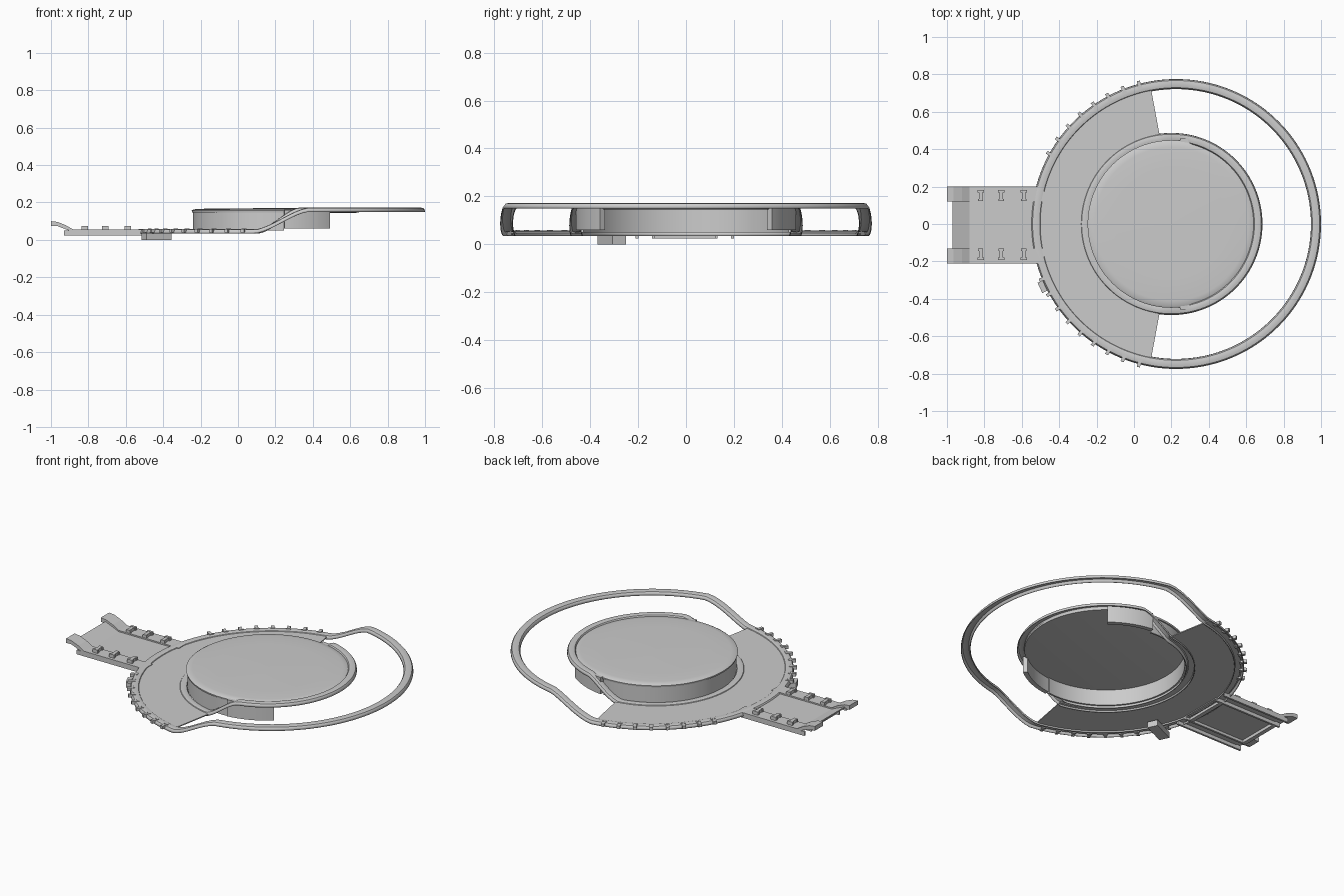
import bpy, bmesh
from math import cos, sin, radians, pi
from mathutils import Matrix, Vector

cube = bpy.data.objects.get("Cube")
if cube:
    bpy.data.objects.remove(cube, do_unlink=True)

GREY = bpy.data.materials.new("light_grey")
GREY.use_nodes = True
GREY.diffuse_color = (0.6, 0.6, 0.6, 1)
GREY.node_tree.nodes["Principled BSDF"].inputs["Base Color"].default_value = (0.6, 0.6, 0.6, 1)

OUTER_X, INNER_X = 0.225, 0.2      # centres of the two ring systems
LOW, HIGH = 0.055, 0.17            # ring heights either side of the ramp


def finish(name, bm, smooth=False, thickness=0):
    bmesh.ops.recalc_face_normals(bm, faces=bm.faces)
    mesh = bpy.data.meshes.new(name)
    bm.to_mesh(mesh)
    bm.free()
    mesh.materials.append(GREY)
    ob = bpy.data.objects.new(name, mesh)
    bpy.context.collection.objects.link(ob)
    if thickness:
        mod = ob.modifiers.new("shell", "SOLIDIFY")
        mod.thickness = thickness
        mod.offset = 0
    if smooth:
        bpy.ops.object.select_all(action="DESELECT")
        bpy.context.view_layer.objects.active = ob
        ob.select_set(True)
        bpy.ops.object.shade_smooth_by_angle(angle=radians(35))
    return ob


def sweep(name, cx, profile, start, end, steps, height=None, closed=False, thickness=0):
    """Sweep a (radius, z) profile around a vertical axis, lifted by height(x)."""
    bm = bmesh.new()
    full = end - start >= 360
    rows = []
    for i in range(steps if full else steps + 1):
        a = radians(start + (end - start) * i / steps)
        row = []
        for r, z in profile:
            x = cx + r * cos(a)
            row.append(bm.verts.new((x, r * sin(a), z + (height(x) if height else 0))))
        rows.append(row)
    n = len(profile)
    for i in range(steps):
        p, q = rows[i], rows[(i + 1) % len(rows)]
        for j in range(n if closed else n - 1):
            k = (j + 1) % n
            bm.faces.new((p[j], p[k], q[k], q[j]))
    if closed and not full:
        bm.faces.new(rows[0])
        bm.faces.new(rows[-1])
    return finish(name, bm, True, thickness)


def band(r0, r1, z0, z1):
    return [(r0, z0), (r1, z0), (r1, z1), (r0, z1)]


def box(name, centre, size, angle=0):
    bm = bmesh.new()
    m = Matrix.Translation(centre) @ Matrix.Rotation(angle, 4, "Z") @ Matrix.Diagonal((*size, 1))
    bmesh.ops.create_cube(bm, size=1, matrix=m)
    return finish(name, bm)


def prism(name, outline, y0, y1):
    """Extrude an (x, z) outline along y."""
    bm = bmesh.new()
    face = bm.faces.new([bm.verts.new((x, y0, z)) for x, z in outline])
    out = bmesh.ops.extrude_face_region(bm, geom=[face])
    verts = [v for v in out["geom"] if isinstance(v, bmesh.types.BMVert)]
    bmesh.ops.translate(bm, verts=verts, vec=Vector((0, y1 - y0, 0)))
    return finish(name, bm)


def ramp(x0, x1):
    def height(x):
        t = min(1, max(0, (x - x0) / (x1 - x0)))
        t = 0.5 * t + 0.5 * t * t * (3 - 2 * t)
        return LOW + (HIGH - LOW) * t
    return height


def arch(radius, width):
    h = width / 2
    half = [(h, -0.02), (h * 0.92, -0.009), (h * 0.72, -0.002), (h * 0.3, 0)]
    left = [(radius - d, z) for d, z in half]
    return left + [(radius + d, z) for d, z in reversed(half)]


# Rings that climb from the low deck to the raised loop
sweep("outer_ring", OUTER_X, arch(0.748, 0.05), 0, 360, 160, ramp(0.1, 0.37), thickness=0.004)
sweep("inner_ring", INNER_X, arch(0.462, 0.046), 0, 360, 160, ramp(0.12, 0.32), thickness=0.004)

# Crescent deck between the rings
deck = sweep("deck", OUTER_X, band(0.47, 0.757, 0.045, 0.051), 100.5, 259.5, 72, closed=True)

# Disc, its overhanging rim and the supporting wall below
disc = [(0.0001, 0.145), (0.432, 0.145), (0.446, 0.147), (0.448, 0.157),
        (0.438, 0.163), (0.41, 0.166), (0.3, 0.168), (0.0001, 0.17)]
sweep("disc", INNER_X, disc, 0, 360, 96)
sweep("disc_wall", INNER_X, band(0.43, 0.44, 0.05, 0.148), 84, 276, 80, closed=True)
for side, start in (("left", 51), ("right", 276)):
    sweep("hanging_wall_" + side, INNER_X, band(0.436, 0.462, 0.06, 0.16),
          start, start + 33, 14, closed=True)

# Teeth along the outer edge of the deck
for side, count in ((1, 8), (-1, 9)):
    for i in range(count):
        a = side * radians(104.8 + 6.6 * i)
        x, y = OUTER_X + 0.77 * cos(a), 0.77 * sin(a)
        box("edge_tooth", (x, y, 0.049), (0.042, 0.018, 0.018), a)
        box("edge_tooth_head", (x - 0.016 * cos(a), y - 0.016 * sin(a), 0.05),
            (0.01, 0.026, 0.02), a)

# Radial foot under the deck
box("foot", (-0.435, -0.31, 0.018), (0.15, 0.06, 0.036), radians(25))

# Bracket: curled rails with skirts, a panel and cross bars
RAIL = [(-0.48, 0.055), (-0.88, 0.055), (-0.92, 0.078), (-0.965, 0.096), (-1, 0.1),
        (-1, 0.074), (-0.965, 0.074), (-0.93, 0.06), (-0.89, 0.045), (-0.48, 0.045)]
SKIRT = [(-0.48, 0.05), (-0.93, 0.05), (-0.93, 0.024), (-0.48, 0.024)]
for name, y0, y1 in (("left", 0.12, 0.2), ("right", -0.21, -0.13)):
    prism("bracket_rail_" + name, RAIL, y0, y1)
    for y in (y0, y1 - 0.012):
        prism("rail_skirt_" + name, SKIRT, y, y + 0.012)
    mid = (y0 + y1) / 2
    s = 1 if mid > 0 else -1
    for x in (-0.82, -0.71, -0.59):
        box("rail_clip", (x, mid - 0.008 * s, 0.062), (0.02, 0.06, 0.022))
        box("rail_clip_head", (x, mid + 0.015 * s, 0.063), (0.034, 0.014, 0.024))
        box("rail_clip_base", (x, mid - 0.032 * s, 0.061), (0.028, 0.012, 0.02))

PANEL = [(-0.48, 0.047), (-0.88, 0.047), (-0.97, 0.085),
         (-0.97, 0.077), (-0.88, 0.04), (-0.48, 0.04)]
prism("bracket_panel", PANEL, -0.13, 0.12)
for x in (-0.9, -0.52):
    box("cross_bar", (x, -0.005, 0.034), (0.025, 0.26, 0.018))
